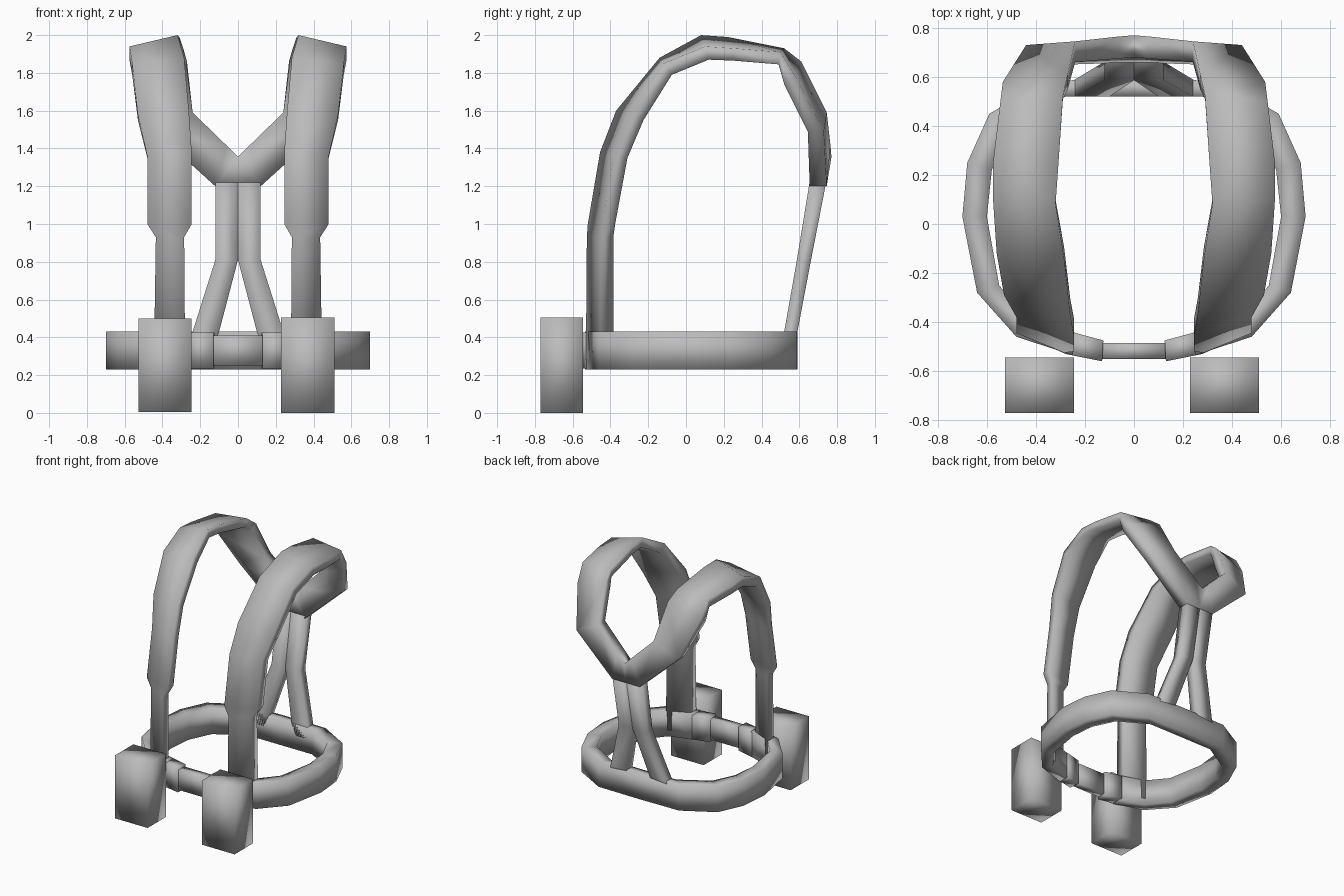
import bpy, bmesh
from mathutils import Vector

cube = bpy.data.objects.get("Cube")
if cube:
    bpy.data.objects.remove(cube, do_unlink=True)

grey = bpy.data.materials.new("strap_grey")
grey.use_nodes = True
grey.diffuse_color = (0.5, 0.5, 0.5, 1)
grey.node_tree.nodes["Principled BSDF"].inputs["Base Color"].default_value = (0.5, 0.5, 0.5, 1)


def loft(name, sections, cap_end=True, mirror=False, merge=False):
    """Join four-cornered cross-sections into one smooth-shaded strap."""
    bm = bmesh.new()
    rings = [[bm.verts.new(p) for p in s] for s in sections]
    for a, b in zip(rings, rings[1:]):
        for i in range(4):
            j = (i + 1) % 4
            bm.faces.new((a[i], a[j], b[j], b[i]))
    bm.faces.new(rings[0])
    if cap_end:
        bm.faces.new(rings[-1])
    bmesh.ops.recalc_face_normals(bm, faces=bm.faces)
    for f in bm.faces:
        f.smooth = True
    me = bpy.data.meshes.new(name)
    bm.to_mesh(me)
    bm.free()
    me.materials.append(grey)
    ob = bpy.data.objects.new(name, me)
    bpy.context.collection.objects.link(ob)
    if mirror:
        m = ob.modifiers.new("Mirror", 'MIRROR')
        m.use_mirror_merge = merge
    return ob


def band(inboard, outboard, offset):
    """Section from two edge points and a thickness vector."""
    a, b, d = Vector(inboard), Vector(outboard), Vector(offset)
    return [a, b, b + d, a + d]


def upright(outer, inner, z0, z1):
    """Vertical section between two plan points."""
    return [(*outer, z0), (*inner, z0), (*inner, z1), (*outer, z1)]


def box(name, x0, x1, y0, y1, z0, z1):
    return loft(name, [[(x0, y0, z), (x1, y0, z), (x1, y1, z), (x0, y1, z)] for z in (z0, z1)])


# Shoulder straps: up the front, over the top, meeting in a V at the back
shoulder = [
    ((.28, -.53, .28), (.445, -.455, .28), (0, .07, 0)),
    ((.285, -.525, .93), (.435, -.455, .93), (0, .07, 0)),
    ((.245, -.52, 1.0), (.48, -.445, 1.0), (0, .07, 0)),
    ((.245, -.455, 1.38), (.48, -.38, 1.36), (0, .07, -.01)),
    ((.26, -.37, 1.60), (.53, -.29, 1.58), (0, .065, -.03)),
    ((.285, -.14, 1.88), (.56, -.12, 1.85), (0, .045, -.06)),
    ((.32, .08, 2.0), (.575, .10, 1.94), (0, .02, -.07)),
    ((.31, .22, 1.99), (.575, .25, 1.93), (0, 0, -.065)),
    ((.29, .52, 1.93), (.545, .50, 1.91), (0, -.01, -.065)),
    ((.27, .61, 1.86), (.535, .58, 1.78), (0, -.06, -.04)),
    ((.24, .745, 1.59), (.44, .73, 1.49), (0, -.085, 0)),
    ((.06, .765, 1.415), (.12, .745, 1.20), (0, -.09, 0)),
    ((0, .77, 1.355), (0, .745, 1.20), (0, -.09, 0)),
]
loft("shoulder_straps", [band(*s) for s in shoulder], cap_end=False, mirror=True, merge=True)

# Lower back straps: together at the top, spreading down to the belt
lower = [
    ((0, .742, 1.22), (.12, .742, 1.22), (0, -.088, 0)),
    ((0, .662, .81), (.12, .662, .81), (0, -.075, 0)),
    ((.10, .59, .43), (.24, .59, .43), (0, -.07, 0)),
    ((.14, .575, .34), (.27, .575, .34), (0, -.055, 0)),
]
loft("lower_back_straps", [band(*s) for s in lower], mirror=True)

# Belt: half outline mirrored across the middle
belt = [
    ((.25, -.535), (.25, -.45)), ((.48, -.46), (.43, -.395)),
    ((.64, -.28), (.55, -.25)), ((.70, .03), (.60, .03)),
    ((.68, .25), (.58, .22)), ((.59, .45), (.50, .39)),
    ((.35, .585), (.28, .52)), ((0, .59), (0, .52)),
]
loft("belt", [upright(o, i, .23, .43) for o, i in belt], cap_end=False, mirror=True, merge=True)

# Buckle and the loops on either side of it
box("buckle", -.14, .14, -.55, -.485, .25, .41)
loop = [((.13, -.56), (.125, -.475)), ((.28, -.53), (.255, -.44))]
loft("buckle_loops", [upright(o, i, .235, .425) for o, i in loop], mirror=True)

# Front pouches
box("right_pouch", -.527, -.245, -.77, -.545, .005, .50)
box("left_pouch", .228, .51, -.77, -.545, 0, .505)
